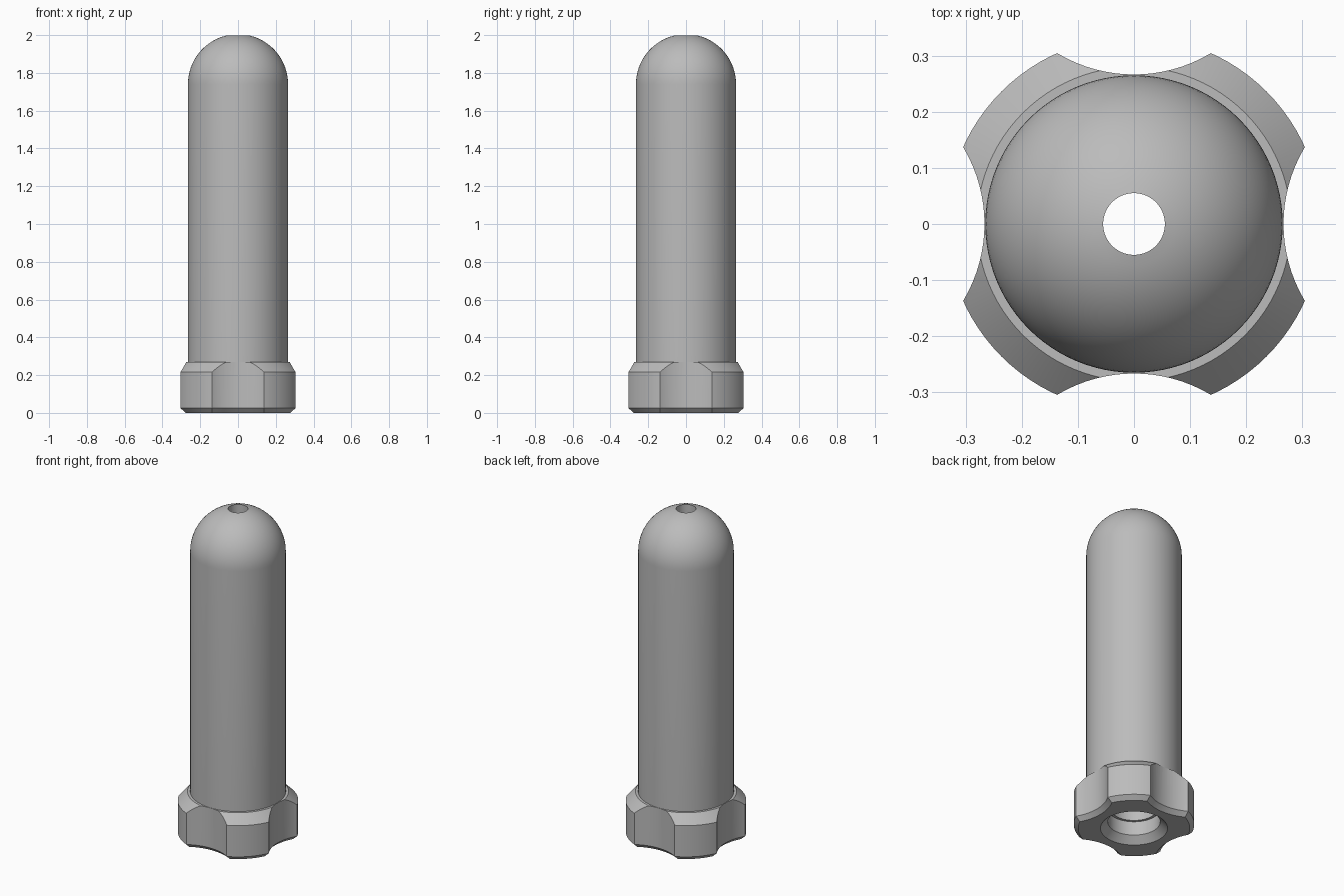
import bpy, bmesh, math
from mathutils import Vector

cube = bpy.data.objects.get("Cube")
if cube:
    bpy.data.objects.remove(cube, do_unlink=True)

grey = bpy.data.materials.new("satin grey")
grey.use_nodes = True
colour = (0.5, 0.5, 0.5, 1)
grey.diffuse_color = colour
grey.node_tree.nodes["Principled BSDF"].inputs["Base Color"].default_value = colour


def lathe(name, profile, segments, centre=(0, 0), closed=True):
    """Revolve (radius, height) points around a vertical axis."""
    bm = bmesh.new()
    rings = []
    for i in range(segments):
        a = math.tau * i / segments
        rings.append([bm.verts.new((centre[0] + r * math.cos(a),
                                    centre[1] + r * math.sin(a), z))
                      for r, z in profile])
    count = len(profile)
    for i in range(segments):
        a, b = rings[i], rings[(i + 1) % segments]
        for j in range(count if closed else count - 1):
            k = (j + 1) % count
            bm.faces.new((a[j], b[j], b[k], a[k]))
    bmesh.ops.remove_doubles(bm, verts=bm.verts, dist=1e-5)
    bmesh.ops.recalc_face_normals(bm, faces=bm.faces)
    mesh = bpy.data.meshes.new(name)
    bm.to_mesh(mesh)
    bm.free()
    obj = bpy.data.objects.new(name, mesh)
    bpy.context.collection.objects.link(obj)
    return obj


def arc(radius, z, start, end, steps):
    return [(radius * math.cos(t), z + radius * math.sin(t))
            for t in (start + (end - start) * i / steps for i in range(steps + 1))]


# Hollow domed tube with a chamfered collar and a countersunk bore
TUBE, BORE, HOLE, DOME_Z = 0.265, 0.13, 0.055, 1.74
collar = [(0.186, 0), (0.309, 0), (0.334, 0.025), (0.334, 0.216),
          (0.28, 0.27), (TUBE, 0.27)]
dome = arc(TUBE, DOME_Z, 0, math.acos(HOLE / TUBE), 20)
inner_dome = arc(BORE, DOME_Z, math.acos(HOLE / BORE), 0, 8)
bore = [(BORE, 0.125), (0.145, 0.125), (0.145, 0.04)]
body = lathe("domed_tube_with_collar", collar + dome + inner_dome + bore, 96)
body.data.materials.append(grey)

# Four finger scallops, flared at the foot to chamfer the lower edge
SCALLOP, OFFSET = 0.266, 0.5325
cutter_profile = [(0, -0.05), (SCALLOP + 0.075, -0.05), (SCALLOP, 0.025),
                  (SCALLOP, 0.32), (0, 0.32)]
bpy.context.view_layer.objects.active = body
for i in range(4):
    a = i * math.pi / 2
    cutter = lathe("scallop_cutter", cutter_profile, 96,
                   (OFFSET * math.cos(a), OFFSET * math.sin(a)), closed=False)
    cutter.hide_render = True
    cut = body.modifiers.new("scallop", 'BOOLEAN')
    cut.operation = 'DIFFERENCE'
    cut.solver = 'EXACT'
    cut.object = cutter
    bpy.ops.object.modifier_apply(modifier=cut.name)
    bpy.data.objects.remove(cutter, do_unlink=True)

# Smooth the round surfaces and keep the machined edges crisp
for obj in bpy.context.selected_objects:
    obj.select_set(False)
body.select_set(True)
bpy.ops.object.shade_smooth_by_angle(angle=math.radians(25))
